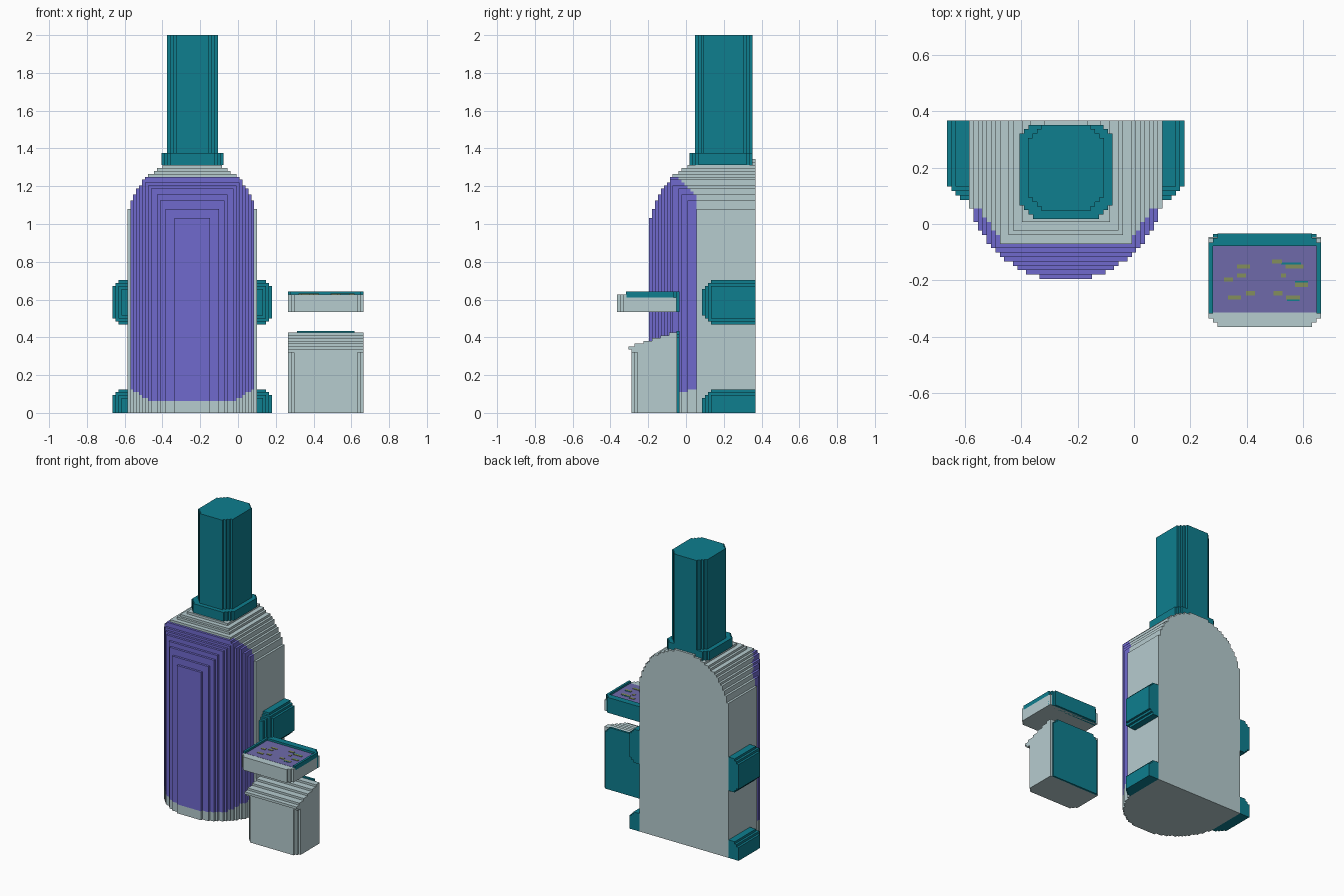
import bpy, bmesh, math
from mathutils import Vector

if "Cube" in bpy.data.objects:
    bpy.data.objects.remove(bpy.data.objects["Cube"])

V = 1 / 64                       # size of one step in the stepped style
OX, OY = -42.5, -23.5            # grid origin in steps


def material(name, rgb):
    m = bpy.data.materials.new(name)
    lin = [((c / 255 + 0.055) / 1.055) ** 2.4 for c in rgb]
    m.diffuse_color = (*lin, 1)
    m.use_nodes = True
    m.node_tree.nodes["Principled BSDF"].inputs["Base Color"].default_value = m.diffuse_color
    return m


TEAL = material("teal", (14, 126, 143))
GREY = material("pale_grey", (182, 204, 207))
PURPLE = material("window_purple", (112, 106, 206))
PANEL = material("panel_purple", (110, 106, 170))
OLIVE = material("olive", (132, 142, 92))


def finish(name, bm, mats):
    bmesh.ops.recalc_face_normals(bm, faces=bm.faces)
    me = bpy.data.meshes.new(name)
    bm.to_mesh(me)
    bm.free()
    for m in mats:
        me.materials.append(m)
    ob = bpy.data.objects.new(name, me)
    bpy.context.collection.objects.link(ob)
    return ob


def stepped_solid(name, ri, rj, rk, inside, mats, paint=lambda i, j, k: 0):
    """Skin of all grid cells for which inside(i, j, k) holds."""
    cells = {(i, j, k) for i in range(*ri) for j in range(*rj)
             for k in range(*rk) if inside(i, j, k)}
    bm, verts = bmesh.new(), {}

    def vert(p):
        if p not in verts:
            verts[p] = bm.verts.new(((p[0] + OX) * V, (p[1] + OY) * V, p[2] * V))
        return verts[p]

    for c in cells:
        for ax in range(3):
            for s in (0, 1):
                n = list(c)
                n[ax] += 2 * s - 1
                if tuple(n) in cells:
                    continue
                u, w = (ax + 1) % 3, (ax + 2) % 3
                quad = []
                for a, b in ((0, 0), (1, 0), (1, 1), (0, 1)):
                    p = list(c)
                    p[ax] += s
                    p[u] += a
                    p[w] += b
                    quad.append(vert(tuple(p)))
                f = bm.faces.new(quad if s else quad[::-1])
                f.material_index = paint(*c)
    bmesh.ops.dissolve_limit(bm, angle_limit=0.01, verts=bm.verts, edges=bm.edges,
                             delimit={'MATERIAL'})
    return finish(name, bm, mats)


def stepped_rect(u0, v0, u1, v1, n):
    """Rectangle whose corners (ll, lr, ur, ul) are staircases of n steps."""
    dirs = [Vector(d) for d in ((0, -1), (1, 0), (0, 1), (-1, 0))]
    pts = []
    for q, c in enumerate(((u0, v0), (u1, v0), (u1, v1), (u0, v1))):
        din, dout = dirs[q] * V, dirs[(q + 1) % 4] * V
        p = Vector(c) - din * n[q]
        pts.append(p.copy())
        for _ in range(n[q]):
            p = p + dout
            pts.append(p)
            p = p + din
            pts.append(p)
    return pts


def prism(name, pts, lo, hi, mat, axis="z"):
    """Extrude an outline along x (yz outline), y (xz outline) or z (xy outline)."""
    place = {"x": lambda p, t: (t, p[0], p[1]), "y": lambda p, t: (p[0], t, p[1]),
             "z": lambda p, t: (p[0], p[1], t)}[axis]
    bm = bmesh.new()
    f = bm.faces.new([bm.verts.new(place(p, lo)) for p in pts])
    top = bmesh.ops.extrude_face_region(bm, geom=[f])["geom"]
    shift = Vector(place((0, 0), hi - lo))
    bmesh.ops.translate(bm, vec=shift, verts=[g for g in top if isinstance(g, bmesh.types.BMVert)])
    return finish(name, bm, [mat])


def block(name, x0, y0, x1, y1, z0, z1, mat, n=(0, 0, 0, 0)):
    return prism(name, stepped_rect(x0, y0, x1, y1, n), z0, z1, mat)


# Tank: round front, flat back, vaulted top, with a big front window
def in_tank(i, j, k):
    dx, dy, z = abs(i + .5 - 27), max(0, 33 - j - .5), k + .5
    if dx * dx + dy * dy > 22.3 ** 2:
        return False
    side = 64 + math.sqrt(484 - dx * dx)
    front = 60 + 26 * math.sqrt(max(0, 1 - (dy / 22) ** 2))
    return z < side and z < front


def tank_paint(i, j, k):
    low = 4 + max(0, (abs(i + .5 - 27) - 15) * 0.6)
    return int(j < 27 and low <= k < 80 and k + j < 100)


stepped_solid("tank", (5, 49), (11, 47), (0, 86), in_tank, [GREY, PURPLE], tank_paint)

# Chimney and its collar
block("chimney_collar", -.406, .018, -.077, .352, 1.3125, 1.375, TEAL, (3, 3, 2, 2))
block("chimney", -.376, .047, -.107, .352, 1.36, 2.0, TEAL, (3, 3, 3, 3))

# Side brackets, two on each side
for z0, level in ((30, "upper"), (-7, "lower")):
    for side in ("left", "right"):
        def in_bracket(i, j, k):
            a = i if side == "left" else 53 - i
            b = min(k - z0, z0 + 14 - k)
            c = j - 29
            return a + b >= 2 and a + c >= 3 and b + c >= 3
        xs = (0, 5) if side == "left" else (49, 54)
        stepped_solid(f"{level}_bracket_{side}", xs, (29, 47), (max(z0, 0), z0 + 15),
                      in_bracket, [TEAL])

# Lower box with a stepped sloping lid and a back plate
X0, X1 = .265, .664
block("lower_box", X0, -.289, X1, -.047, 0, .33, GREY, (2, 2, 0, 0))
stairs = [(-.047, .32), (-.289, .32), (-.289, .335), (-.305, .335)]
ys = [-.305, -.273, -.225, -.18, -.135, -.09, -.047]
for s in range(6):
    z = .352 + s * .0145
    stairs += [(ys[s], z), (ys[s + 1], z)]
prism("lower_box_lid", stairs, X0, X1, GREY, "x")
prism("lower_box_back", stepped_rect(X0 + V, 0, X1 - V, .434, (0, 0, 2, 2)),
      -.05, -.035, TEAL, "y")

# Floating tray: grey base, teal rim and back, inset panel
block("tray_base", X0, -.366, X1, -.05, .535, .612, GREY, (2, 2, 0, 0))
block("tray_front", X0, -.366, X1, -.315, .60, .627, GREY, (2, 2, 0, 0))
block("tray_back", X0, -.078, X1, -.034, .535, .642, TEAL, (0, 0, 2, 2))
for name, x in (("left", X0), ("right", X1 - V)):
    block(f"tray_rim_{name}", x, -.318, x + V, -.07, .605, .642, TEAL)
block("tray_panel", X0 + V, -.315, X1 - V, -.078, .605, .628, PANEL)

# Small flecks on the panel: x, y, width
flecks = [(.388, -.151, .046), (.381, -.183, .032), (.335, -.197, .032), (.356, -.261, .046),
          (.413, -.246, .032), (.508, -.133, .036), (.530, -.183, .018), (.512, -.246, .032),
          (.569, -.151, .064), (.594, -.215, .046), (.565, -.261, .050)]
for n, (x, y, w) in enumerate(flecks):
    block(f"fleck_{n}", x - w / 2, y - V / 2, x + w / 2, y + V / 2, .626, .631, OLIVE)
for n, (x, y, w) in enumerate([(.557, -.140, .07), (.594, -.205, .046), (.565, -.270, .045)]):
    block(f"thin_fleck_{n}", x - w / 2, y - .003, x + w / 2, y + .003, .626, .630, TEAL)
